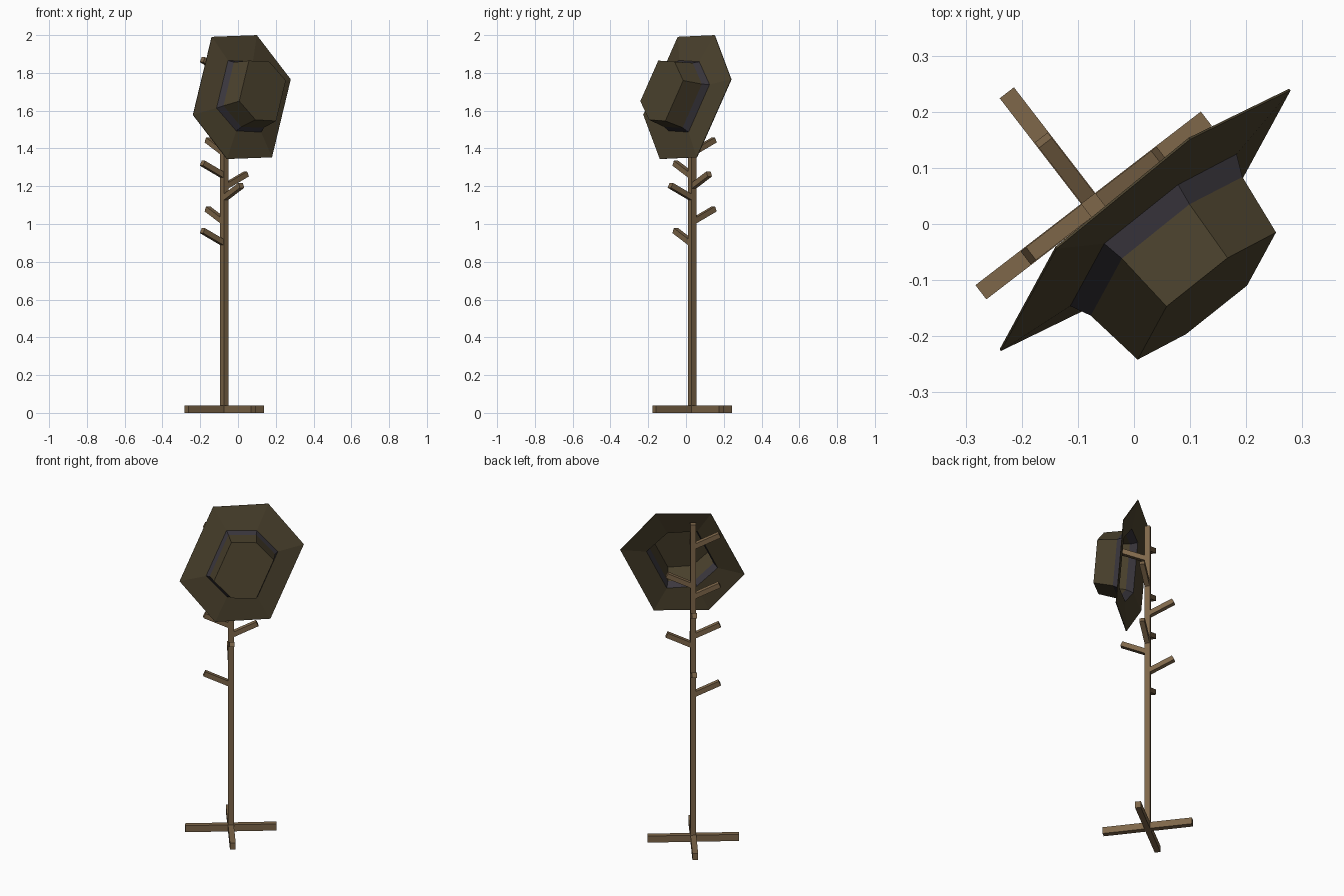
import bpy, bmesh, math
from mathutils import Vector, Matrix

if "Cube" in bpy.data.objects:
    bpy.data.objects.remove(bpy.data.objects["Cube"])


def material(name, color):
    m = bpy.data.materials.new(name)
    m.diffuse_color = (*color, 1)
    m.use_nodes = True
    m.node_tree.nodes["Principled BSDF"].inputs["Base Color"].default_value = m.diffuse_color
    return m


wood = material("brown wood", (0.21, 0.135, 0.068))
felt = material("olive felt", (0.072, 0.055, 0.027))
ribbon = material("grey ribbon", (0.045, 0.04, 0.05))

CENTRE = Vector((-0.072, 0.033, 0))
TURN = math.radians(37.6)


def finish(name, bm, mats):
    me = bpy.data.meshes.new(name)
    bm.to_mesh(me)
    bm.free()
    for m in mats:
        me.materials.append(m)
    ob = bpy.data.objects.new(name, me)
    bpy.context.collection.objects.link(ob)
    return ob


def box(name, size, offset, matrix):
    bm = bmesh.new()
    bmesh.ops.create_cube(bm, size=1)
    bmesh.ops.scale(bm, vec=size, verts=bm.verts)
    bmesh.ops.translate(bm, vec=offset, verts=bm.verts)
    bm.transform(matrix)
    return finish(name, bm, [wood])


def at_pole(z, angle):
    return Matrix.Translation(CENTRE + Vector((0, 0, z))) @ Matrix.Rotation(TURN + angle, 4, 'Z')


# Crossed feet and pole
box("foot_bar_long", (0.507, 0.032, 0.04), (0, 0, 0.02), at_pole(0, 0))
for i, side in enumerate((1, -1)):
    box(f"foot_bar_cross_{i + 1}", (0.2375, 0.032, 0.04), (0.13475, 0, 0.02),
        at_pole(0, side * math.pi / 2))
box("pole", (0.032, 0.032, 1.90), (0, 0, 0.99), at_pole(0, 0))

# Pegs: quarter turn around the pole -> heights of the tips
SLOPE = math.radians(25)
pegs = {0: (1.265, 1.63), 1: (1.08, 1.445), 2: (0.965, 1.322, 1.565, 1.87), 3: (1.205, 1.80)}
for quarter, tips in pegs.items():
    for i, tip in enumerate(tips):
        m = at_pole(tip - 0.147 * math.tan(SLOPE), quarter * math.pi / 2)
        m = m @ Matrix.Rotation(-SLOPE, 4, 'Y')
        box(f"peg_{quarter + 1}_{i + 1}", (0.162, 0.029, 0.029), (0.081, 0, 0), m)

# Hat: six-sided rings (end radius, corner x, corner y, height) along its axis
rings = [(0.367, 0.231, 0.276, 0.0),
         (0.205, 0.141, 0.156, 0.022),
         (0.190, 0.129, 0.142, 0.06),
         (0.172, 0.120, 0.129, 0.176)]
bm = bmesh.new()
loops = []
for r, x, y, h in rings:
    pts = [(r, 0), (x, y), (-x, y), (-r, 0), (-x, -y), (x, -y)]
    loops.append([bm.verts.new((px, py, h)) for px, py in pts])
for k in range(3):
    a, b = loops[k], loops[k + 1]
    for j in range(6):
        f = bm.faces.new((a[j], a[(j + 1) % 6], b[(j + 1) % 6], b[j]))
        f.material_index = 1 if k == 1 else 0
bm.faces.new(loops[3])
hat = finish("hat", bm, [felt, ribbon])

# Hang the hat sideways on the upper pegs
e1 = Vector((0.215, 0.395, 0.894)).normalized()
n = e1.cross(Vector((-0.759, -0.517, 0.396))).normalized()
e2 = n.cross(e1)
hat.matrix_world = Matrix.Translation((0.021, 0.006, 1.672)) @ Matrix((e1, e2, n)).transposed().to_4x4()

# Thin felt thickness; the inside is all felt
shell = hat.modifiers.new("thickness", 'SOLIDIFY')
shell.thickness = 0.004
shell.offset = -1
